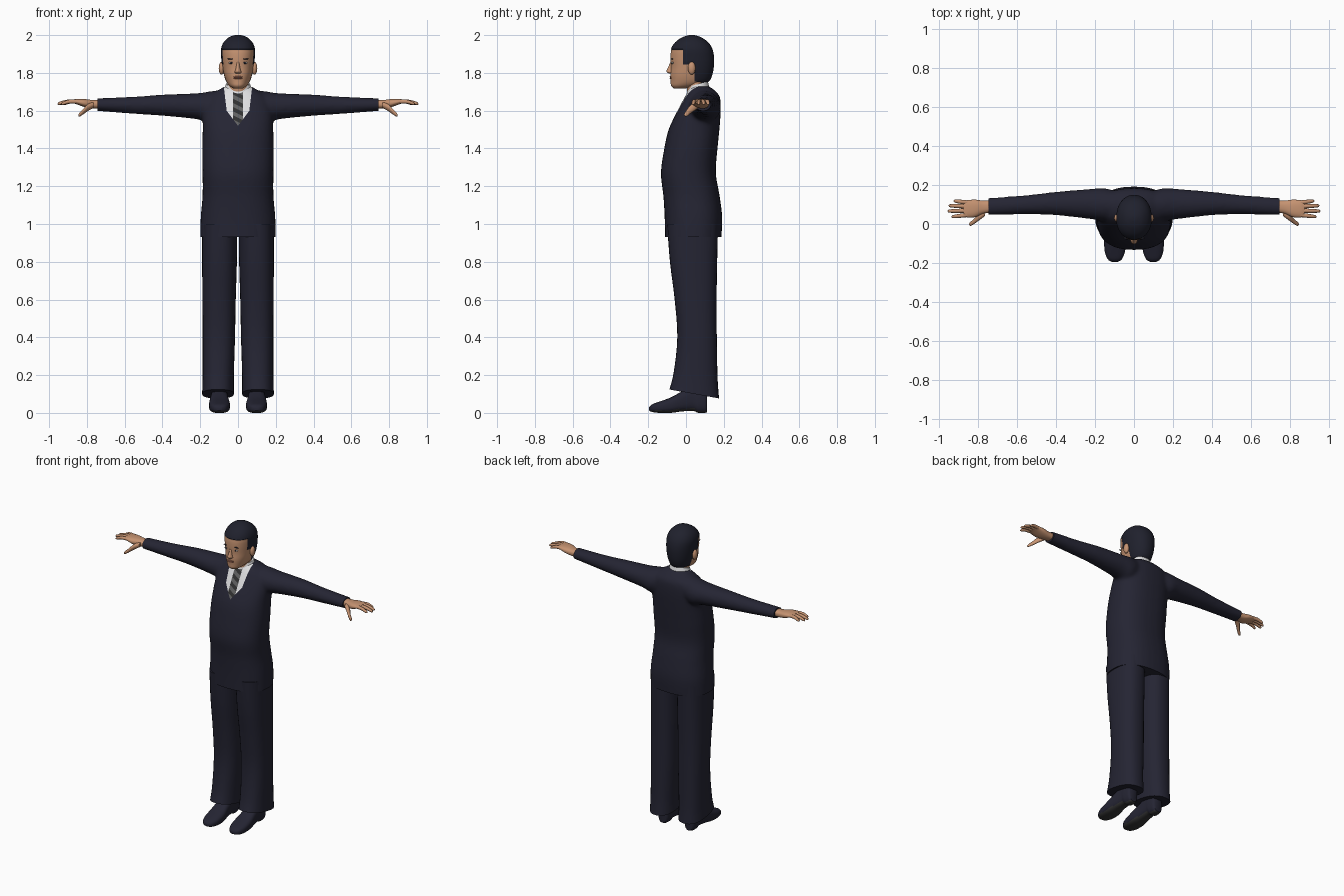
import bpy, bmesh
from math import cos, sin, pi, copysign, floor
from mathutils import Vector, Matrix

old = bpy.data.objects.get("Cube")
if old:
    bpy.data.objects.remove(old)


def material(name, *rgb):
    m = bpy.data.materials.new(name)
    m.use_nodes = True
    m.diffuse_color = (*rgb, 1)
    node = next(n for n in m.node_tree.nodes if n.type == 'BSDF_PRINCIPLED')
    node.inputs["Base Color"].default_value = (*rgb, 1)
    node.inputs["Roughness"].default_value = 0.8
    return m


SUIT = material("navy suit", .018, .018, .033)
SHIRT = material("white shirt", .75, .75, .76)
TIE = material("dark grey tie", .03, .03, .03)
STRIPE = material("mid grey stripe", .12, .12, .12)
SKIN = material("skin", .56, .29, .165)
HAIR = material("dark hair", .014, .015, .026)
LIPS = material("lips", .42, .17, .11)
EYE = material("eye white", .6, .55, .5)
SOLE = material("sole", .035, .035, .035)


def smooth_rings(rings, steps):
    # Spline through the control sections
    out = []
    n = len(rings) - 1
    for i in range(n):
        quad = [rings[max(0, min(n, i + k))] for k in (-1, 0, 1, 2)]
        for j in range(steps):
            t = j / steps
            out.append([.5 * (2 * b + (c - a) * t + (2*a - 5*b + 4*c - d) * t**2
                              + (3*b - a - 3*c + d) * t**3) for a, b, c, d in zip(*quad)])
    return out + [list(rings[-1])]


def loft(bm, axis, rings, power=2, seg=32, steps=4, side=1):
    # Section: position on the axis, then low and high on the two other axes
    loops = []
    for t, a0, a1, b0, b1 in smooth_rings(rings, steps):
        loop = []
        for k in range(seg):
            c, s = cos(2 * pi * k / seg), sin(2 * pi * k / seg)
            co = [(lo + hi + (hi - lo) * copysign(abs(v) ** (2 / power), v)) / 2
                  for lo, hi, v in ((a0, a1, c), (b0, b1, s))]
            co.insert(axis, t)
            co[0] *= side
            loop.append(bm.verts.new(co))
        loops.append(loop)
    for p, q in zip(loops, loops[1:]):
        for k in range(seg):
            m = (k + 1) % seg
            bm.faces.new((p[k], p[m], q[m], q[k]))
    bm.faces.new(loops[0])
    bm.faces.new(loops[-1])


def blob(bm, centre, size):
    bmesh.ops.create_uvsphere(bm, u_segments=20, v_segments=12, radius=1,
                              matrix=Matrix.Translation(centre) @ Matrix.Diagonal((*size, 1)))


def make(name, bm, *mats, rule=None, recalc=True):
    if recalc:
        bmesh.ops.recalc_face_normals(bm, faces=bm.faces)
    bm.normal_update()
    for f in bm.faces:
        f.smooth = True
        if rule:
            f.material_index = rule(f.calc_center_median(), f.normal)
    me = bpy.data.meshes.new(name)
    bm.to_mesh(me)
    bm.free()
    ob = bpy.data.objects.new(name, me)
    bpy.context.collection.objects.link(ob)
    for m in mats:
        me.materials.append(m)
    bpy.ops.object.select_all(action='DESELECT')
    ob.select_set(True)
    bpy.context.view_layer.objects.active = ob
    bpy.ops.object.shade_smooth_by_angle(angle=.8)
    return ob


def cut(bm, point, normal, where=None, trim=False):
    faces = [f for f in bm.faces if not where or where(f.calc_center_median())]
    geom = set(faces)
    for f in faces:
        geom.update(f.edges, f.verts)
    res = bmesh.ops.bisect_plane(bm, geom=list(geom), dist=1e-5, plane_co=point,
                                 plane_no=normal, clear_outer=trim)
    if trim:
        edges = [e for e in res["geom_cut"] if isinstance(e, bmesh.types.BMEdge)]
        bmesh.ops.holes_fill(bm, edges=edges)


# Jacket: torso and sleeves fused into one soft shape
bm = bmesh.new()
loft(bm, 2, [(.9, -.2, .2, -.11, .185), (1.03, -.198, .198, -.113, .192),
             (1.15, -.188, .188, -.12, .178), (1.27, -.188, .188, -.133, .158),
             (1.4, -.19, .19, -.115, .167), (1.5, -.187, .187, -.092, .177),
             (1.6, -.185, .185, -.045, .184), (1.67, -.16, .16, -.008, .18),
             (1.705, -.11, .11, .012, .155), (1.73, -.068, .068, .03, .12)], power=2.4)
for s in (1, -1):
    loft(bm, 0, [(.06, .03, .16, 1.56, 1.712), (.15, .015, .183, 1.535, 1.702),
                 (.22, .025, .18, 1.555, 1.692), (.4, .045, .165, 1.573, 1.685),
                 (.55, .05, .148, 1.583, 1.674), (.77, .045, .132, 1.6, 1.665)], side=s)
raw = make("jacket_raw", bm)
mod = raw.modifiers.new("fuse", 'REMESH')
mod.mode, mod.voxel_size = 'VOXEL', .01
mod = raw.modifiers.new("soften", 'SMOOTH')
mod.factor, mod.iterations = .5, 8
fused = raw.evaluated_get(bpy.context.evaluated_depsgraph_get()).to_mesh()
bm = bmesh.new()
bm.from_mesh(fused)
bpy.data.objects.remove(raw)
cut(bm, (0, 0, .932), (0, 0, -1), trim=True)
for s in (1, -1):
    cut(bm, (s * .745, 0, 0), (s, 0, 0), trim=True)


# Neckline and striped tie, cut into the jacket front
def chest(c):
    return abs(c.x) < .13 and c.y < .06 and c.z > 1.48


def in_neckline(c):
    x = abs(c.x)
    return c.y < .06 and x < .06 + (c.z - 1.6) * .12 and x < (c.z - 1.52) * .75


def in_tie(c):
    return in_neckline(c) and abs(c.x) < .027


def dress(c, n):
    if in_tie(c):
        return 2 + floor((c.z + c.x * .5) / .022) % 2
    return 1 if in_neckline(c) else 0


for s in (1, -1):
    cut(bm, (s * .06, 0, 1.6), (s, 0, -.12), chest)
    cut(bm, (0, 0, 1.52), (s, 0, -.75), chest)
    cut(bm, (s * .027, 0, 0), (s, 0, 0), chest)
for k in range(floor(1.5 / .022), floor(1.75 / .022)):
    cut(bm, (0, 0, k * .022), (.5, 0, 1), in_tie)
make("jacket", bm, SUIT, SHIRT, TIE, STRIPE, rule=dress, recalc=False)

# Collar, higher at the nape
bm = bmesh.new()
loft(bm, 2, [(1.66, -.08, .08, -.008, .13), (1.7, -.075, .075, .002, .125),
             (1.742, -.064, .064, .012, .115)])
for v in bm.verts:
    v.co.z += .28 * (v.co.y - .065)
make("shirt_collar", bm, SHIRT)

# Trousers with hems that drop towards the heel
bm = bmesh.new()
for s in (1, -1):
    loft(bm, 2, [(.1, .022, .19, -.088, .175), (.2, .022, .187, -.066, .167),
                 (.4, .016, .187, -.046, .163), (.6, .012, .188, -.06, .162),
                 (.8, .006, .19, -.085, .165), (1, .004, .19, -.1, .17)], power=2.4, side=s)
for v in bm.verts:
    v.co.z -= max(0, .3 - v.co.z) * .9 * (v.co.y - .045)
make("trousers", bm, SUIT)

# Head: hair separated from the face by clean cuts
def is_hair(c, n):
    side = c.y > -.015 and c.z > 1.845
    nape = c.y > .045 and c.z > 1.755 - (c.y - .045) * .2
    return int(c.z > 1.922 or side or nape)


bm = bmesh.new()
loft(bm, 2, [(1.718, -.025, .025, -.065, .0), (1.732, -.046, .046, -.079, .07),
             (1.755, -.062, .062, -.081, .118), (1.79, -.074, .074, -.083, .136),
             (1.83, -.081, .081, -.08, .144), (1.88, -.086, .086, -.082, .146),
             (1.925, -.087, .087, -.077, .137), (1.96, -.074, .074, -.055, .115),
             (1.985, -.048, .048, -.02, .08), (1.996, -.02, .02, .012, .048),
             (1.998, -.002, .002, .029, .031)], power=2.2, seg=48)
bmesh.ops.recalc_face_normals(bm, faces=bm.faces)
for point, normal in (((0, 0, 1.922), (0, 0, 1)), ((0, -.015, 0), (0, 1, 0)),
                      ((0, 0, 1.845), (0, 0, 1)), ((0, .045, 0), (0, 1, 0)),
                      ((0, .045, 1.755), (0, .2, 1))):
    cut(bm, point, normal)
bm.normal_update()
for v in bm.verts:
    if all(is_hair(f.calc_center_median(), 0) for f in v.link_faces):
        v.co += v.normal * .003
make("head", bm, SKIN, HAIR, rule=is_hair)

bm = bmesh.new()
loft(bm, 2, [(1.64, -.062, .062, .01, .115), (1.72, -.056, .056, .005, .105),
             (1.79, -.056, .056, .0, .11)])
make("neck", bm, SKIN)

bm = bmesh.new()
loft(bm, 2, [(1.797, -.012, .012, -.092, -.06), (1.805, -.018, .018, -.102, -.06),
             (1.815, -.014, .014, -.102, -.06), (1.84, -.009, .009, -.09, -.06),
             (1.865, -.008, .008, -.08, -.06)], seg=16)
make("nose", bm, SKIN)

bm = bmesh.new()
for z in (1.772, 1.779):
    blob(bm, (0, -.077, z), (.024, .01, .005))
make("lips", bm, LIPS)

for label, s in (("left", 1), ("right", -1)):
    for part, centre, size, mat in (
            ("ear", (.087, .03, 1.825), (.015, .02, .034), SKIN),
            ("eye", (.036, -.071, 1.853), (.015, .006, .006), EYE),
            ("iris", (.036, -.0755, 1.853), (.006, .003, .0055), HAIR),
            ("eyebrow", (.037, -.0735, 1.874), (.02, .005, .0035), HAIR)):
        bm = bmesh.new()
        blob(bm, (s * centre[0], *centre[1:]), size)
        make(label + "_" + part, bm, mat)

    # Hand: palm, four fingers and a drooping thumb
    bm = bmesh.new()
    loft(bm, 0, [(.73, .06, .12, 1.612, 1.657), (.775, .052, .12, 1.612, 1.657),
                 (.815, .035, .125, 1.62, 1.662), (.855, .034, .122, 1.634, 1.662),
                 (.875, .04, .116, 1.64, 1.658)], power=2.4, side=s)
    for y, tip, fan in ((.047, .935, -.01), (.069, .955, -.003), (.09, .95, .004), (.11, .925, .008)):
        loft(bm, 0, [(x, y + fan * k - r, y + fan * k + r, z - r, z + r)
                     for x, k, r, z in ((.85, 0, .011, 1.648), ((.85 + tip) / 2, .5, .0105, 1.648),
                                        (tip - .008, .9, .008, 1.638), (tip, 1, .002, 1.635))],
             seg=12, side=s)
    loft(bm, 0, [(.765, .04, .08, 1.615, 1.645), (.795, .018, .055, 1.598, 1.635),
                 (.82, .0, .026, 1.58, 1.608), (.838, -.01, .012, 1.569, 1.59),
                 (.845, -.006, .002, 1.571, 1.58)], seg=16, side=s)
    make(label + "_hand", bm, SKIN)

    # Shoe with a raised arch and dark sole
    bm = bmesh.new()
    loft(bm, 1, [(-.195, .085, .113, .012, .03), (-.18, .062, .135, .005, .045),
                 (-.14, .046, .15, .0, .06), (-.08, .043, .153, .0, .082),
                 (-.02, .052, .147, .008, .115), (.04, .055, .14, .01, .15),
                 (.065, .055, .14, .0, .15), (.1, .06, .135, .0, .14),
                 (.112, .07, .125, .004, .12)], power=2.8, side=s)
    make(label + "_shoe", bm, SUIT, SOLE, rule=lambda c, n: int(n.z < -.6 and c.z < .03))
